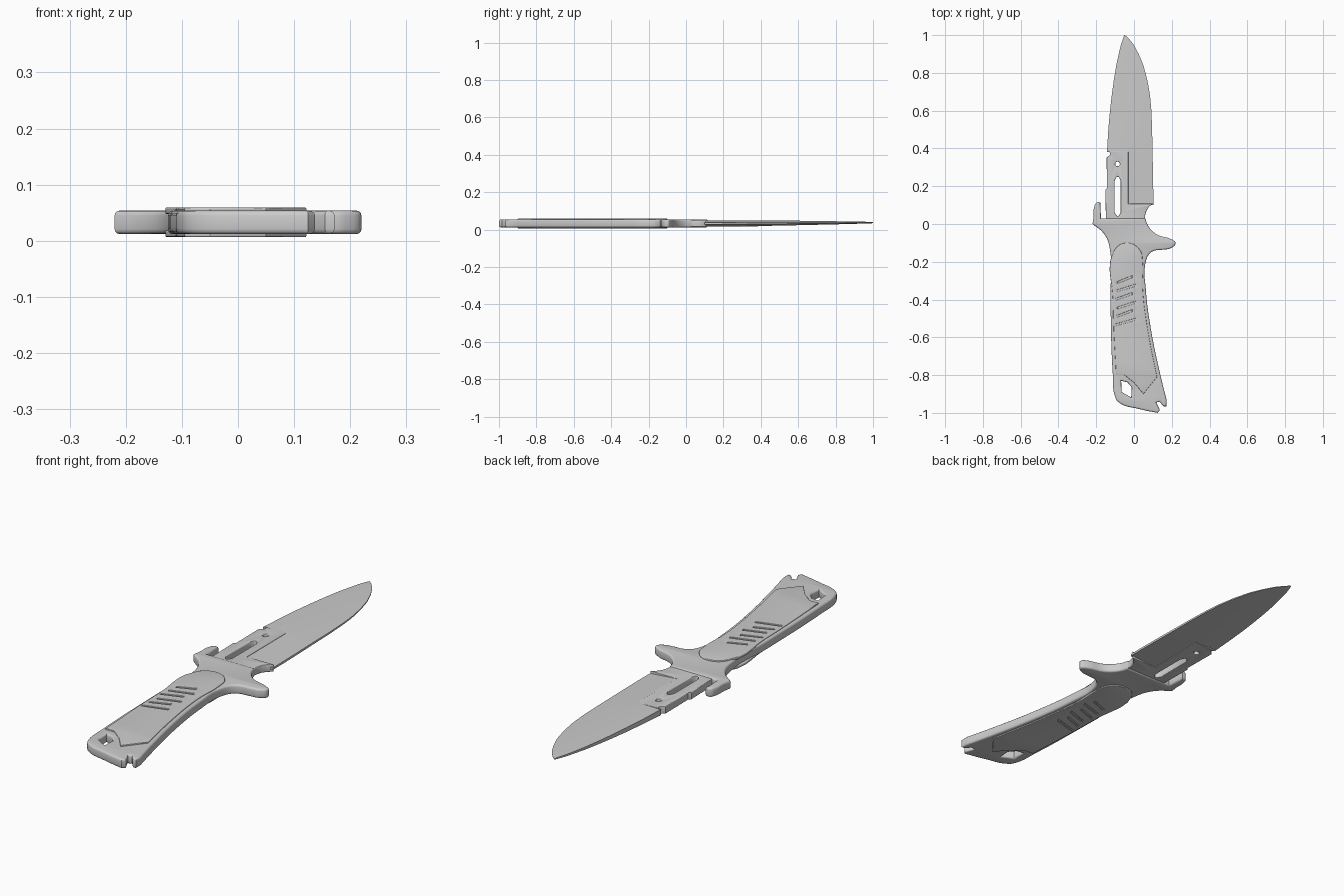
import bpy, bmesh, math

if "Cube" in bpy.data.objects:
    bpy.data.objects.remove(bpy.data.objects["Cube"])

steel = bpy.data.materials.new("grey steel")
steel.diffuse_color = (0.6, 0.6, 0.6, 1)
steel.use_nodes = True
steel.node_tree.nodes["Principled BSDF"].inputs["Base Color"].default_value = steel.diffuse_color
MID = 0.033          # height of the middle plane


def finish(ob, angle=35):
    ob.data.materials.clear()
    ob.data.materials.append(steel)
    for p in ob.data.polygons:
        p.material_index = 0
    bpy.ops.object.select_all(action='DESELECT')
    ob.select_set(True)
    bpy.context.view_layer.objects.active = ob
    bpy.ops.object.shade_smooth_by_angle(angle=math.radians(angle))


def plate(name, outlines, half, bevel, z=MID):
    """Flat plate with rounded rims; later outlines are holes.
    A point with a third value is a sharp corner."""
    cu = bpy.data.curves.new(name, 'CURVE')
    cu.dimensions, cu.fill_mode = '2D', 'BOTH'
    cu.extrude, cu.bevel_depth, cu.offset = half - bevel, bevel, -bevel
    cu.bevel_resolution, cu.resolution_u = 2, 5
    for pts in outlines:
        sp = cu.splines.new('BEZIER')
        sp.bezier_points.add(len(pts) - 1)
        sp.use_cyclic_u = True
        for bp, p in zip(sp.bezier_points, pts):
            bp.co = (p[0], p[1], 0)
        for bp, p in zip(sp.bezier_points, pts):
            kind = 'VECTOR' if len(p) > 2 else 'AUTO'
            bp.handle_left_type = bp.handle_right_type = kind
    ob = bpy.data.objects.new(name, cu)
    bpy.context.collection.objects.link(ob)
    ob.location.z = z
    bpy.ops.object.select_all(action='DESELECT')
    ob.select_set(True)
    bpy.context.view_layer.objects.active = ob
    bpy.ops.object.convert(target='MESH')
    ob = bpy.context.object
    bm = bmesh.new()
    bm.from_mesh(ob.data)
    bmesh.ops.remove_doubles(bm, verts=bm.verts, dist=0.0001)
    bmesh.ops.recalc_face_normals(bm, faces=bm.faces)
    bm.to_mesh(ob.data)
    bm.free()
    finish(ob)
    return ob


def ring(cx, cy, rx, ry, n=8):
    return [(cx + rx * math.cos(2 * math.pi * i / n),
             cy + ry * math.sin(2 * math.pi * i / n)) for i in range(n)]


# Handle core with both guard arms, hook, lanyard hole and notched pommel
S = 1
handle = [(-0.1, -0.915), (-0.08, -0.945), (0.03, -0.98), (0.125, -1.0, S),
          (0.137, -0.985, S), (0.118, -0.945, S), (0.135, -0.94, S),
          (0.155, -0.965, S), (0.172, -0.965, S), (0.172, -0.93, S),
          (0.14, -0.8), (0.09, -0.56), (0.062, -0.34), (0.06, -0.21),
          (0.09, -0.15), (0.16, -0.135), (0.19, -0.13), (0.22, -0.1),
          (0.2, -0.082), (0.12, -0.055), (0.075, -0.01), (0.06, 0.03, S),
          (-0.15, 0.03, S), (-0.175, 0.03, S), (-0.178, 0.115, S),
          (-0.198, 0.113), (-0.212, 0.085), (-0.215, 0.03), (-0.22, 0.0, S),
          (-0.16, -0.05), (-0.13, -0.12), (-0.125, -0.4), (-0.112, -0.8)]
lanyard = [(-0.068, -0.83, S), (-0.035, -0.838, S), (-0.012, -0.865, S),
           (-0.015, -0.918, S), (-0.065, -0.89, S)]
slot_low = [(-0.102, 0.06, S), (-0.1, 0.042, S), (-0.072, 0.042, S), (-0.07, 0.06, S)]
plate("handle_and_guard", [handle, lanyard], 0.021, 0.009)

# Raised grip scales on both faces, with diagonal grooves
grip = [(-0.095, -0.8, S), (0.04, -0.9, S), (0.122, -0.81, S), (0.073, -0.56),
        (0.046, -0.34), (0.046, -0.2), (0.03, -0.135), (-0.04, -0.1),
        (-0.105, -0.14), (-0.112, -0.4)]
# keep the scale clear of the lanyard hole
grip[1:2] = [(-0.05, -0.8, S), (0.0, -0.84, S), (0.05, -0.9, S)]


def groove(y, x0, x1):
    return [(x0, y, S), (x1, y + 0.03, S), (x1, y + 0.042, S), (x0, y + 0.01, S)]


cuts = [groove(-0.54 + 0.045 * i, -0.1 + 0.006 * (i % 3), 0.01 - 0.02 * (i % 2))
        for i in range(6)]
for side, name in ((1, "top"), (-1, "bottom")):
    plate("grip_scale_" + name, [grip] + cuts, 0.006, 0.003, MID + side * 0.0205)

# Blade tang strip with slot, pin hole and thumb notch
tang = [(-0.148, 0.0, S), (0.06, 0.0, S), (0.06, 0.05), (0.075, 0.085),
        (0.1, 0.108, S), (-0.03, 0.108, S), (-0.03, 0.385, S), (-0.14, 0.385, S),
        (-0.125, 0.372), (-0.145, 0.352, S), (-0.143, 0.19, S), (-0.152, 0.18, S)]
slot = [(-0.102, 0.06), (-0.086, 0.042), (-0.071, 0.06), (-0.071, 0.23),
        (-0.086, 0.25), (-0.102, 0.23)]
for i in (0, 2, 3, 5):
    slot[i] += (S,)
plate("tang", [tang, slot, ring(-0.087, 0.318, 0.012, 0.012)], 0.017, 0.003)

# Blade: cross-sections from spine to cutting edge, tapering to the tip
# each station: y, spine x, ridge x, edge x, half thickness
stations = [(0.1, -0.034, -0.025, 0.102, 0.016), (0.18, -0.034, -0.025, 0.102, 0.016),
            (0.3, -0.034, -0.025, 0.1, 0.016), (0.38, -0.034, -0.025, 0.098, 0.0155),
            (0.3801, -0.143, -0.025, 0.098, 0.0155), (0.5, -0.136, -0.02, 0.096, 0.0135),
            (0.6, -0.127, -0.018, 0.092, 0.012), (0.68, -0.118, -0.018, 0.085, 0.0105),
            (0.76, -0.107, -0.02, 0.071, 0.009), (0.84, -0.094, -0.025, 0.05, 0.0075),
            (0.9, -0.081, -0.03, 0.025, 0.006), (0.95, -0.069, -0.038, -0.002, 0.005),
            (0.985, -0.057, -0.045, -0.03, 0.004), (1.0, -0.052, -0.05, -0.048, 0.003)]
bm = bmesh.new()
loops = []
for y, sx, rx, ex, t in stations:
    z = MID + 0.005 * max(0, y - 0.1)
    section = [(sx, -0.8), (rx, -1), (ex, -0.3), (ex, 0.3), (rx, 1), (sx, 0.8)]
    loops.append([bm.verts.new((x, y, z + t * k)) for x, k in section])
for a, b in zip(loops, loops[1:]):
    for i in range(6):
        j = (i + 1) % 6
        bm.faces.new((a[i], a[j], b[j], b[i]))
bm.faces.new(loops[0])
bm.faces.new(loops[-1])
bmesh.ops.recalc_face_normals(bm, faces=bm.faces)
me = bpy.data.meshes.new("blade")
bm.to_mesh(me)
bm.free()
blade = bpy.data.objects.new("blade", me)
bpy.context.collection.objects.link(blade)
finish(blade, 20)
